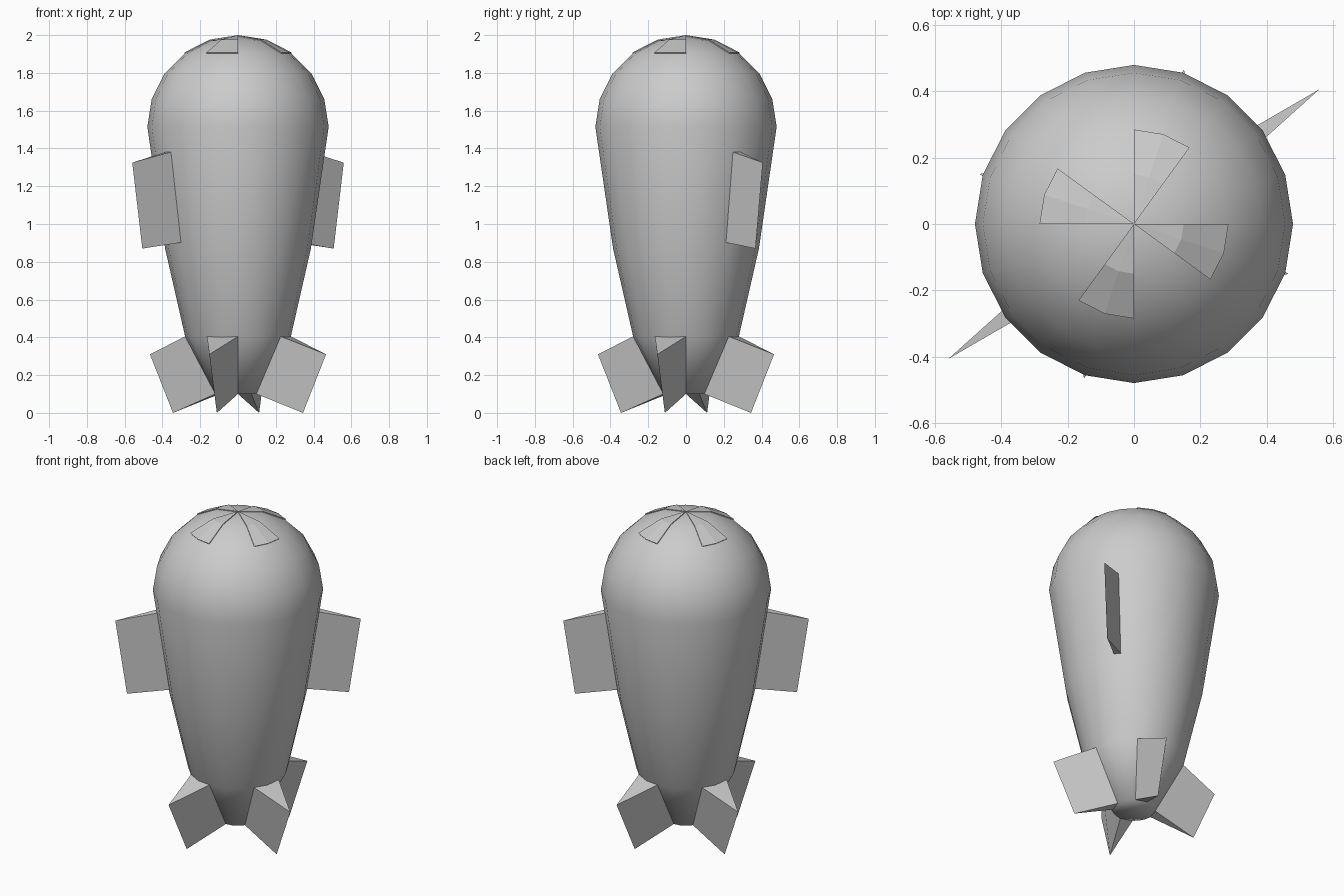
import bpy, bmesh
from math import sin, cos, radians

if "Cube" in bpy.data.objects:
    bpy.data.objects.remove(bpy.data.objects["Cube"])

SIDES = 20
DOME_R, DOME_Z = 0.48, 1.515


def polar(r, deg, z):
    a = radians(deg)
    return (r * cos(a), r * sin(a), z)


def make_object(name, verts, faces, smooth=False):
    mesh = bpy.data.meshes.new(name)
    mesh.from_pydata(verts, [], faces)
    bm = bmesh.new()
    bm.from_mesh(mesh)
    bmesh.ops.recalc_face_normals(bm, faces=bm.faces)
    for f in bm.faces:
        f.smooth = smooth
    bm.to_mesh(mesh)
    bm.free()
    obj = bpy.data.objects.new(name, mesh)
    bpy.context.collection.objects.link(obj)
    return obj


def dome_point(radius, tilt):
    return radius * sin(radians(tilt)), DOME_Z + radius * cos(radians(tilt))


# Body: tapered lower hull with a hemispherical top, 20 sides
profile = [(0.12, 0.10), (0.28, 0.405), (0.386, 0.87)]
profile += [dome_point(DOME_R, t) for t in (90, 72, 54, 36, 18)]
verts = [polar(r, 360 * i / SIDES, z) for r, z in profile for i in range(SIDES)]
faces = []
for k in range(len(profile) - 1):
    for i in range(SIDES):
        j = (i + 1) % SIDES
        a, b = k * SIDES, (k + 1) * SIDES
        faces.append((a + i, a + j, b + j, b + i))
top = len(verts)
verts.append((0, 0, DOME_Z + DOME_R))
last = (len(profile) - 1) * SIDES
faces += [(last + i, last + (i + 1) % SIDES, top) for i in range(SIDES)]
faces.append(tuple(reversed(range(SIDES))))
make_object("body", verts, faces, smooth=True)


# Crown panels: four thin raised sectors on the dome
def crown_panel(name, start):
    pts = []
    for radius in (DOME_R + 0.005, DOME_R - 0.01):
        pts.append((0, 0, DOME_Z + radius))
        for tilt in (18, 36):
            r, z = dome_point(radius, tilt)
            pts += [polar(r, start + s, z) for s in (0, 18, 36)]
    outer = [(0, 1, 2), (0, 2, 3), (1, 4, 5, 2), (2, 5, 6, 3)]
    inner = [tuple(v + 7 for v in reversed(f)) for f in outer]
    rim = [0, 1, 4, 5, 6, 3]
    walls = [(a, a + 7, b + 7, b) for a, b in zip(rim, rim[1:] + rim[:1])]
    make_object(name, pts, outer + inner + walls)


# Wedge fin: wide base on the hull narrowing to a sharp outer edge
def wedge_fin(name, angle, spread, base_top, base_low, tip_top, tip_low):
    pts = [polar(base_top[0], angle - spread, base_top[1]),
           polar(base_top[0], angle + spread, base_top[1]),
           polar(tip_top[0], angle, tip_top[1]),
           polar(base_low[0], angle - spread, base_low[1]),
           polar(base_low[0], angle + spread, base_low[1]),
           polar(tip_low[0], angle, tip_low[1])]
    make_object(name, pts, [(0, 1, 2), (3, 5, 4), (0, 2, 5, 3),
                            (1, 4, 5, 2), (0, 3, 4, 1)])


for n in range(4):
    start = 90 * n - 36
    crown_panel(f"crown_panel_{n + 1}", start)
    wedge_fin(f"tail_fin_{n + 1}", start + 18, 18,
              (0.28, 0.405), (0.12, 0.10), (0.49, 0.31), (0.362, 0.0))

for n in range(2):
    wedge_fin(f"side_fin_{n + 1}", 36 + 180 * n, 3.4,
              (0.44, 1.385), (0.365, 0.905), (0.692, 1.325), (0.626, 0.87))
